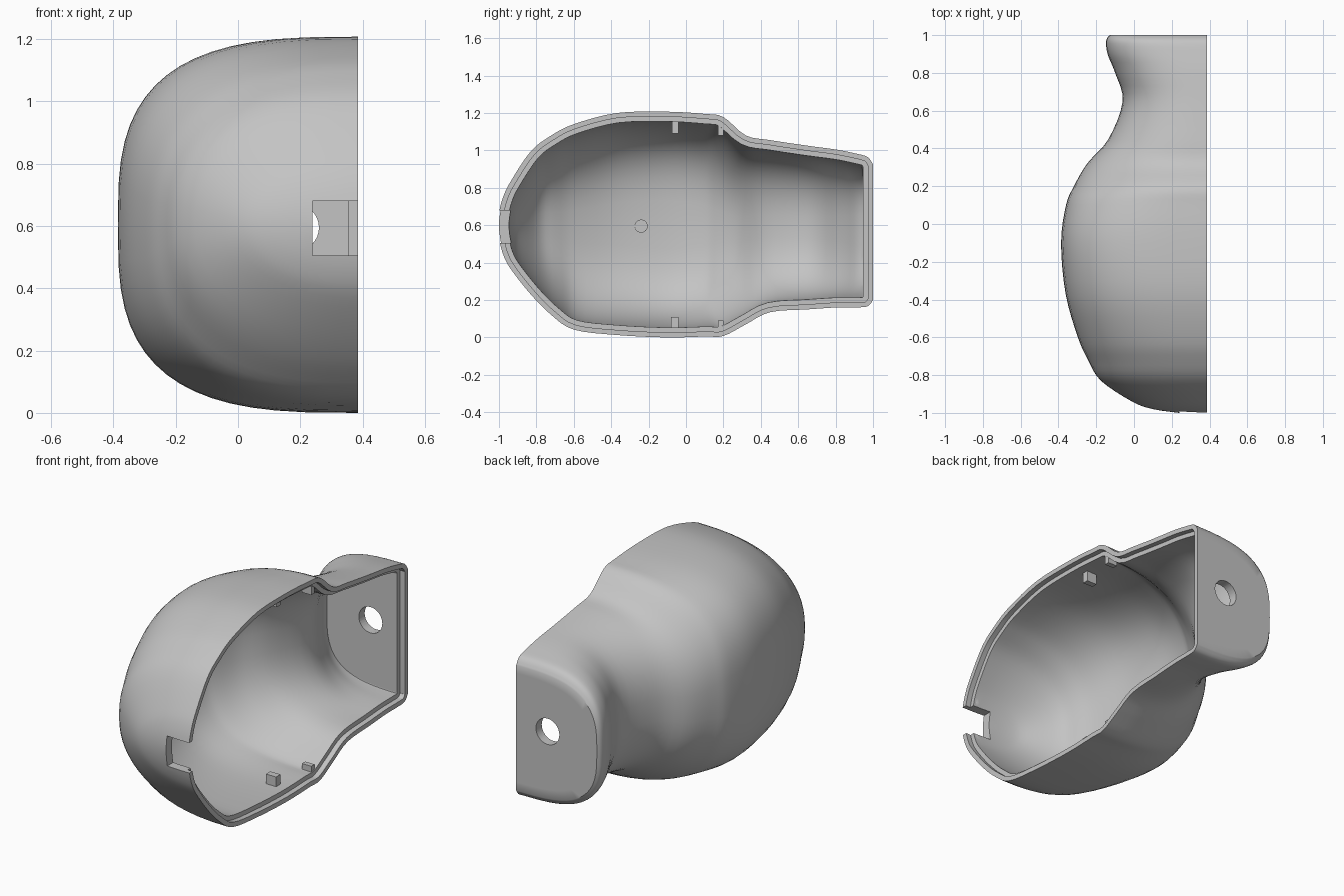
import bpy
import bmesh
import math
from mathutils import Vector

cube = bpy.data.objects.get("Cube")
if cube:
    bpy.data.objects.remove(cube, do_unlink=True)

RIM_X = 0.386      # plane of the open side
STEP_X = 0.355     # recessed inner half of the rim
WALL = 0.053
LIP = 0.027
SEGMENTS = 32
SUBDIVISIONS = 4

plastic = bpy.data.materials.new("grey plastic")
plastic.use_nodes = True
GREY = (0.55, 0.55, 0.55, 1)
plastic.diffuse_color = GREY
plastic.node_tree.nodes["Principled BSDF"].inputs["Base Color"].default_value = GREY

# Cross-sections along the body: y, top, bottom, outermost x, squareness
STATIONS = [
    (-1, .67, .53, .24, 2), (-.98, .745, .45, .1, 2),
    (-.94, .83, .37, -.01, 2.1), (-.83, .995, .23, -.175, 2.3),
    (-.72, 1.08, .12, -.243, 2.45), (-.6, 1.14, .042, -.297, 2.6),
    (-.37, 1.2, .013, -.362, 2.85), (-.1, 1.207, 0, -.386, 3.05),
    (.1, 1.195, .005, -.36, 2.8), (.2, 1.178, .008, -.318, 2.5),
    (.32, 1.08, .07, -.248, 2.4), (.45, 1.055, .135, -.135, 2.4),
    (.65, 1.025, .15, -.06, 2.4), (.8, 1.005, .16, -.1, 2.6),
    (.9, .985, .161, -.14, 2.9), (.97, .965, .166, -.147, 3.1),
    (1, .925, .2, -.13, 3.1),
]


def smooth_stations(keys):
    """Catmull-Rom interpolation through the key sections."""
    result = []
    for i in range(len(keys) - 1):
        p0, p1 = keys[max(i - 1, 0)], keys[i]
        p2, p3 = keys[i + 1], keys[min(i + 2, len(keys) - 1)]
        for k in range(SUBDIVISIONS):
            t = k / SUBDIVISIONS
            result.append([
                b + t / 2 * (c - a + t * (2 * a - 5 * b + 4 * c - d
                                          + t * (3 * (b - c) + d - a)))
                for a, b, c, d in zip(p0, p1, p2, p3)])
    result.append(list(keys[-1]))
    return result


def section(y, top, bottom, x_out, power):
    """Half superellipse from the top of the rim round to the bottom."""
    points = []
    for j in range(SEGMENTS + 1):
        a = math.pi * j / SEGMENTS
        s, c = max(math.sin(a), 0), math.cos(a)
        if j in (0, SEGMENTS):
            s = 0
        x = RIM_X - (RIM_X - x_out) * s ** (2 / power)
        z = math.copysign(abs(c) ** (2 / power), c) * (top - bottom) / 2
        points.append(Vector((x, max(-1, min(1, y)), (top + bottom) / 2 + z)))
    return points


def finish(obj):
    bpy.ops.object.select_all(action='DESELECT')
    obj.select_set(True)
    bpy.context.view_layer.objects.active = obj
    bpy.ops.object.shade_smooth_by_angle(angle=math.radians(35))


def add_object(name, bm):
    mesh = bpy.data.meshes.new(name)
    bm.to_mesh(mesh)
    bm.free()
    obj = bpy.data.objects.new(name, mesh)
    bpy.context.collection.objects.link(obj)
    mesh.materials.append(plastic)
    return obj


def box(name, low, high):
    bm = bmesh.new()
    bmesh.ops.create_cube(bm, size=1)
    for v in bm.verts:
        v.co = [(a + b) / 2 + c * (b - a) for a, b, c in zip(low, high, v.co)]
    return add_object(name, bm)


def cylinder(name, centre, radius, depth, axis):
    bm = bmesh.new()
    bmesh.ops.create_cone(bm, cap_ends=True, segments=32, radius1=radius,
                          radius2=radius, depth=depth)
    turn = Vector((0, 0, 1)).rotation_difference(Vector(axis)).to_matrix()
    for v in bm.verts:
        v.co = turn @ v.co + Vector(centre)
    return add_object(name, bm)


# Outer skin, with both ends closed by collapsed sections
rows = [section(-1, .6, .6, .3, 2)]
rows += [section(*s) for s in smooth_stations(STATIONS)]
rows.append(section(1, .88, .25, -.09, 3))
rows.append(section(1, .57, .57, .12, 3))
bm = bmesh.new()
grid = [[bm.verts.new(p) for p in row] for row in rows]
for r0, r1 in zip(grid, grid[1:]):
    for j in range(SEGMENTS):
        bm.faces.new((r0[j], r0[j + 1], r1[j + 1], r1[j]))
bmesh.ops.remove_doubles(bm, verts=bm.verts, dist=0.0005)
bmesh.ops.recalc_face_normals(bm, faces=bm.faces)
bm.normal_update()
if min(bm.verts, key=lambda v: v.co.x).normal.x > 0:
    bmesh.ops.reverse_faces(bm, faces=bm.faces)
    bm.normal_update()

# Inner skin and stepped rim
outer_faces = list(bm.faces)
rim_edges = [e for e in bm.edges if e.is_boundary]
inner, lip, step = {}, {}, {}
for v in list(bm.verts):
    n = v.normal.copy()
    if v.is_boundary:
        n.x = 0
        n.normalize()
        edge = v.co - n * LIP
        lip[v] = bm.verts.new(edge)
        step[v] = bm.verts.new((STEP_X, edge.y, edge.z))
        p = v.co - n * WALL
        p.x = STEP_X
    else:
        p = v.co - n * WALL * min(v.calc_shell_factor(), 1.4)
        p.x = min(p.x, 0.34)
    p.y = max(-1 + WALL, min(1 - WALL, p.y))
    inner[v] = bm.verts.new(p)
for f in outer_faces:
    bm.faces.new([inner[v] for v in reversed(f.verts)])
for e in rim_edges:
    a, b = e.verts
    for first, second in (({a: a, b: b}, lip), (lip, step), (step, inner)):
        bm.faces.new((first[a], first[b], second[b], second[a]))
bmesh.ops.recalc_face_normals(bm, faces=bm.faces)
shell = add_object("half_shell", bm)

# Front notch and hole through the back plate
cutters = [
    box("notch_cutter", (.24, -1.1, .505), (.5, -.85, .68)),
    cylinder("hole_cutter", (.185, 1, .595), .075, .3, (0, 1, 0)),
]
bpy.context.view_layer.objects.active = shell
for cutter in cutters:
    cutter.hide_render = True
    cut = shell.modifiers.new("cut", 'BOOLEAN')
    cut.operation = 'DIFFERENCE'
    cut.solver = 'EXACT'
    cut.object = cutter
    bpy.ops.object.modifier_apply(modifier=cut.name)
    bpy.data.objects.remove(cutter, do_unlink=True)
finish(shell)

# Small locating tabs and rim catches on the top and bottom walls
box("top_tab", (.235, -.075, 1.09), (.3, -.04, 1.16))
box("bottom_tab", (.235, -.08, .04), (.3, -.04, .11))
box("top_catch", (.29, .17, 1.08), (.35, .2, 1.14))
box("bottom_catch", (.29, .17, .04), (.35, .2, .09))

# Round mark on the inner side wall
finish(cylinder("inner_mark", (-.318, -.24, .595), .035, .009, (1, 0, 0)))
